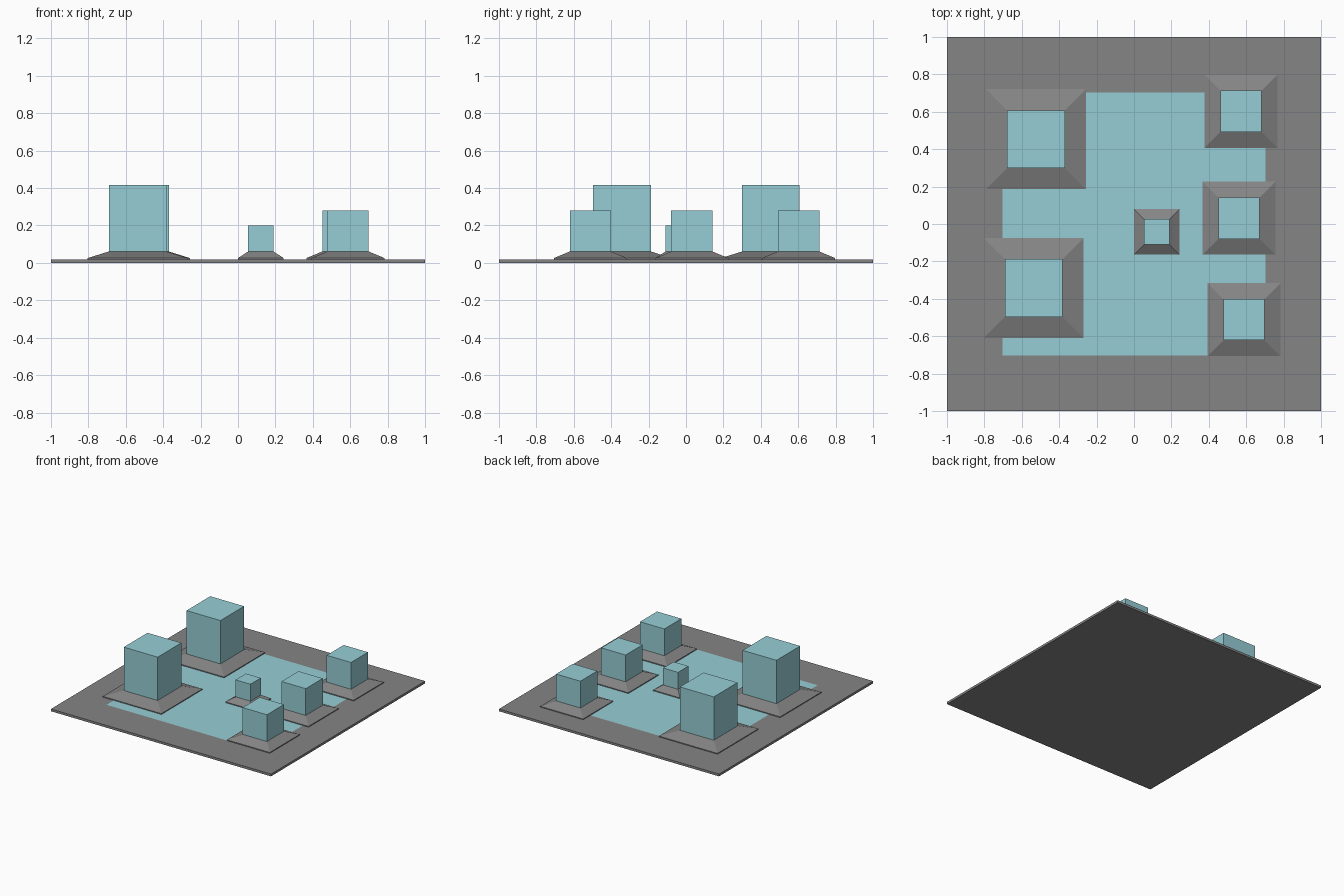
import bpy
import bmesh
from mathutils import Matrix, Vector

cube = bpy.data.objects.get("Cube")
if cube:
    bpy.data.objects.remove(cube, do_unlink=True)


def make_material(name, rgb):
    mat = bpy.data.materials.new(name)
    mat.use_nodes = True
    color = (*rgb, 1.0)
    mat.diffuse_color = color
    mat.node_tree.nodes["Principled BSDF"].inputs["Base Color"].default_value = color
    return mat


GREY = make_material("stone_grey", (0.235, 0.235, 0.235))
BLUE = make_material("pale_blue", (0.305, 0.617, 0.665))


def add_box(bm, size, bottom, top):
    """Add a square box between two heights and return its top face."""
    matrix = Matrix.Translation((0, 0, (bottom + top) / 2))
    matrix = matrix @ Matrix.Diagonal((size, size, top - bottom, 1))
    bmesh.ops.create_cube(bm, size=1, matrix=matrix)
    return max(bm.faces, key=lambda f: f.calc_center_median().z)


def finish(bm, name, materials, location=(0, 0)):
    mesh = bpy.data.meshes.new(name)
    bm.to_mesh(mesh)
    bm.free()
    for mat in materials:
        mesh.materials.append(mat)
    obj = bpy.data.objects.new(name, mesh)
    obj.location = (*location, 0)
    bpy.context.collection.objects.link(obj)


SLAB_TOP = 0.019
LIP_TOP = 0.026
PAD_TOP = 0.061

# Ground slab with an inset blue square
bm = bmesh.new()
top_face = add_box(bm, 2, 0, SLAB_TOP)
bmesh.ops.inset_individual(bm, faces=[top_face], thickness=0.42)
top_face.material_index = 1
finish(bm, "ground_slab", [GREY, BLUE])


# Sloped plinth with a thin lip, carrying a plain block
def add_tower(name, location, pad_size, block_size, height):
    bm = bmesh.new()
    lip = add_box(bm, pad_size, SLAB_TOP, LIP_TOP)
    slope = bmesh.ops.extrude_discrete_faces(bm, faces=[lip])["faces"][0]
    ratio = block_size / pad_size
    for vert in slope.verts:
        vert.co = Vector((vert.co.x * ratio, vert.co.y * ratio, PAD_TOP))
    finish(bm, name + "_plinth", [GREY], location)

    bm = bmesh.new()
    add_box(bm, block_size, PAD_TOP, height)
    finish(bm, name + "_block", [BLUE], location)


LARGE = (0.533, 0.308, 0.417)
MEDIUM = (0.39, 0.221, 0.281)
SMALL = (0.244, 0.135, 0.2)

add_tower("large_back", (-0.524, 0.454), *LARGE)
add_tower("large_front", (-0.537, -0.342), *LARGE)
add_tower("medium_back", (0.572, 0.602), *MEDIUM)
add_tower("medium_middle", (0.561, 0.031), *MEDIUM)
add_tower("medium_front", (0.588, -0.511), *MEDIUM)
add_tower("small_centre", (0.122, -0.042), *SMALL)
